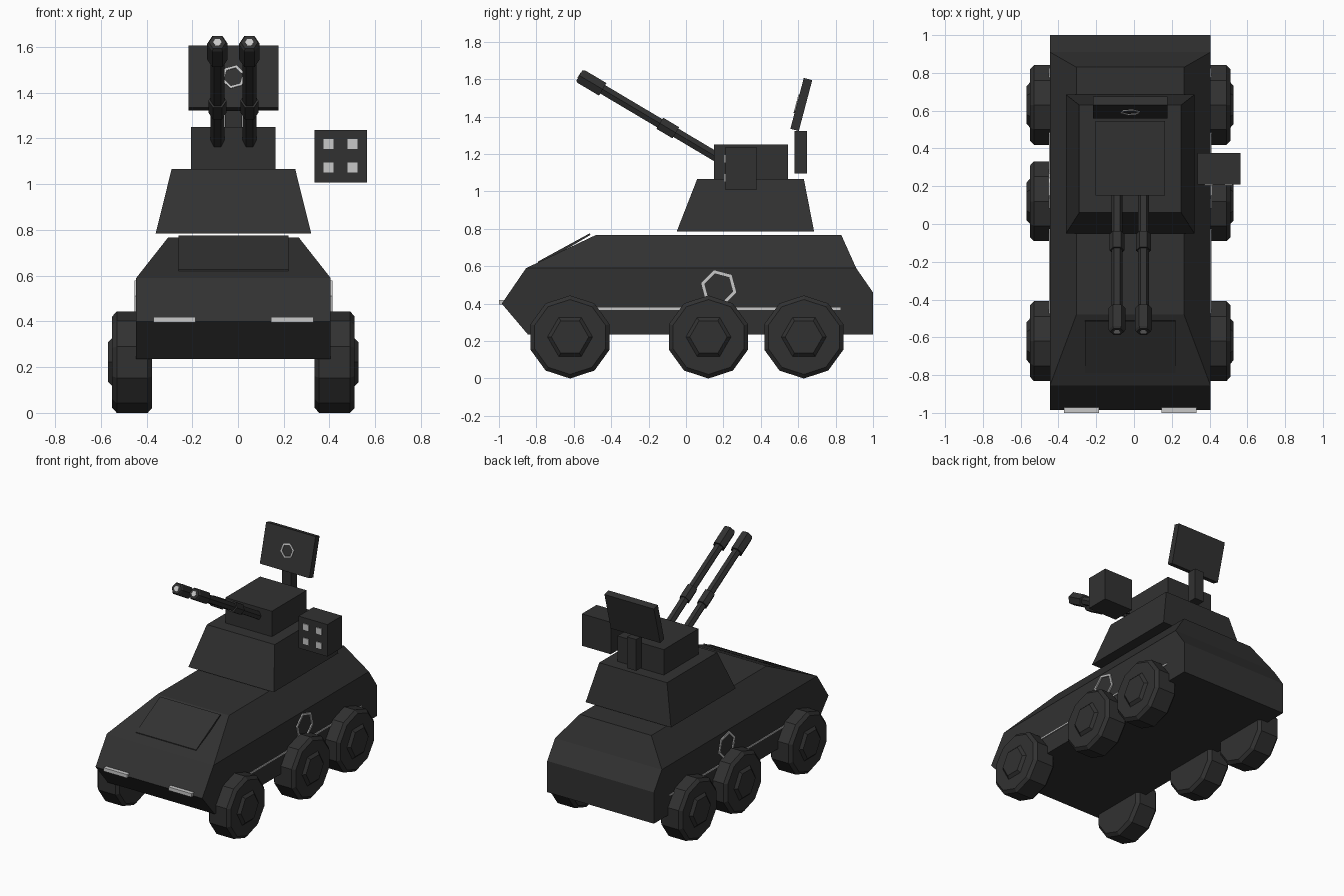
import bpy, bmesh, math
from mathutils import Vector

if "Cube" in bpy.data.objects:
    bpy.data.objects.remove(bpy.data.objects["Cube"], do_unlink=True)

CX = -0.02  # centre line of the vehicle


def material(name, value):
    m = bpy.data.materials.new(name)
    m.use_nodes = True
    colour = (value, value, value, 1)
    m.diffuse_color = colour
    bsdf = m.node_tree.nodes["Principled BSDF"]
    bsdf.inputs["Base Color"].default_value = colour
    bsdf.inputs["Roughness"].default_value = 0.8
    return m


DARK = material("charcoal armour", 0.031)
LIGHT = material("pale grey markings", 0.58)


def finish(name, bm, mat):
    bmesh.ops.recalc_face_normals(bm, faces=bm.faces)
    mesh = bpy.data.meshes.new(name)
    bm.to_mesh(mesh)
    bm.free()
    mesh.materials.append(mat)
    obj = bpy.data.objects.new(name, mesh)
    bpy.context.collection.objects.link(obj)
    return obj


def skin(name, rings, mat, loop=False):
    """Join rings of points with quads; cap the ends unless looped."""
    bm = bmesh.new()
    vs = [[bm.verts.new(p) for p in ring] for ring in rings]
    n = len(vs[0])
    pairs = list(zip(vs, vs[1:]))
    if loop:
        pairs.append((vs[-1], vs[0]))
    else:
        bm.faces.new(vs[0])
        bm.faces.new(vs[-1])
    for a, b in pairs:
        for i in range(n):
            j = (i + 1) % n
            bm.faces.new((a[i], a[j], b[j], b[i]))
    return finish(name, bm, mat)


def loft(name, levels, mat=DARK):
    """Stack of rectangles: (z, front y, back y, half width)."""
    return skin(name, [[(CX - w, f, z), (CX + w, f, z), (CX + w, b, z), (CX - w, b, z)]
                       for z, f, b, w in levels], mat)


def extrude_x(name, profile, x0, x1, mat=DARK):
    """Side profile of (y, z) points extruded across x."""
    return skin(name, [[(x, y, z) for y, z in profile] for x in (x0, x1)], mat)


def box(name, x0, x1, y0, y1, z0, z1, mat=DARK):
    return extrude_x(name, [(y0, z0), (y1, z0), (y1, z1), (y0, z1)], x0, x1, mat)


def turned(name, profile, sides, origin, axis, u, mat=DARK, phase=0, loop=False):
    """Polygonal lathe: profile of (distance along axis, radius)."""
    axis, u, origin = Vector(axis).normalized(), Vector(u).normalized(), Vector(origin)
    v = axis.cross(u)
    rings = []
    for t, r in profile:
        angles = [math.radians(phase) + math.tau * i / sides for i in range(sides)]
        rings.append([origin + axis * t + (u * math.cos(a) + v * math.sin(a)) * r
                      for a in angles])
    return skin(name, rings, mat, loop)


# Hull and turret
loft("hull", [(0.235, -0.845, 1.0, 0.425), (0.40, -0.985, 1.0, 0.425),
              (0.46, -0.944, 1.0, 0.425), (0.59, -0.855, 0.91, 0.425),
              (0.768, -0.48, 0.83, 0.285)])
loft("turret", [(0.785, -0.05, 0.685, 0.34), (1.067, 0.06, 0.63, 0.27)])
loft("turret_top", [(1.067, 0.15, 0.545, 0.185), (1.25, 0.15, 0.545, 0.185)])

# Front hatch, lifted slightly at its rear edge
extrude_x("front_hatch", [(-0.79, 0.61), (-0.78, 0.61), (-0.51, 0.768), (-0.515, 0.776),
                          (-0.79, 0.626)], CX - 0.24, CX + 0.24)

# Headlights
for side, label in ((-1, "right"), (1, "left")):
    a, b = sorted((CX + side * 0.165, CX + side * 0.35))
    box(label + "_headlight", a, b, -1.0, -0.965, 0.395, 0.42, LIGHT)

# Wheels, hubs and side markings
for side, label in ((-1, "right"), (1, "left")):
    for y, place in ((-0.62, "front"), (0.12, "middle"), (0.63, "rear")):
        centre = (CX, y, 0.222)
        tyre = [(0.355, 0.2), (0.375, 0.222), (0.51, 0.222), (0.53, 0.2)]
        turned(f"{place}_{label}_tyre", [(side * t, r) for t, r in tyre], 10,
               centre, (1, 0, 0), (0, 0, 1))
        turned(f"{place}_{label}_hub", [(side * 0.528, 0.123), (side * 0.548, 0.1)], 6,
               centre, (1, 0, 0), (0, 1, 0))
    a, b = sorted((CX + side * 0.42, CX + side * 0.431))
    box(label + "_side_stripe", a, b, -0.6, 0.825, 0.367, 0.379, LIGHT)
    ring = [(0.42, 0.08), (0.42, 0.097), (0.433, 0.097), (0.433, 0.08)]
    turned(label + "_side_ring", [(side * t, r) for t, r in ring], 6,
           (CX, 0.175, 0.485), (1, 0, 0), (0, 1, 0), LIGHT, 105, True)

# Twin guns: barrel, collar and muzzle in one turned shape
muzzle = Vector((0, -0.57, 1.62))
breech = Vector((0, 0.25, 1.133))
length = (breech - muzzle).length
gun = [(0, 0.037), (0.012, 0.045), (0.145, 0.045), (0.145, 0.03), (0.5, 0.03),
       (0.5, 0.04), (0.6, 0.04), (0.6, 0.03), (length, 0.03)]
for x, label in ((CX - 0.07, "right"), (CX + 0.07, "left")):
    start = muzzle + Vector((x, 0, 0))
    turned(label + "_gun", gun, 6, start, breech - muzzle, (1, 0, 0))
    turned(label + "_gun_bore", [(-0.003, 0.019), (0.004, 0.019)], 6, start,
           breech - muzzle, (1, 0, 0), LIGHT)

# Rocket launcher box with four tubes
box("launcher", 0.335, 0.565, 0.21, 0.377, 1.008, 1.238)
for x in (0.395, 0.5):
    for z in (1.073, 1.175):
        box("launcher_tube", x - 0.022, x + 0.022, 0.204, 0.212, z - 0.022, z + 0.022, LIGHT)

# Radar post and tilted panel with its ring
box("radar_post", CX - 0.037, CX + 0.037, 0.58, 0.648, 1.097, 1.322)
extrude_x("radar_panel", [(0.558, 1.335), (0.603, 1.323), (0.675, 1.595), (0.63, 1.607)],
          CX - 0.197, CX + 0.197)
up = Vector((0, 0.072, 0.272)).normalized()
turned("radar_ring", [(-0.005, 0.043), (-0.005, 0.053), (0.006, 0.053), (0.006, 0.043)], 6,
       (CX, 0.594, 1.468), Vector((1, 0, 0)).cross(up), (1, 0, 0), LIGHT, 15, True)
